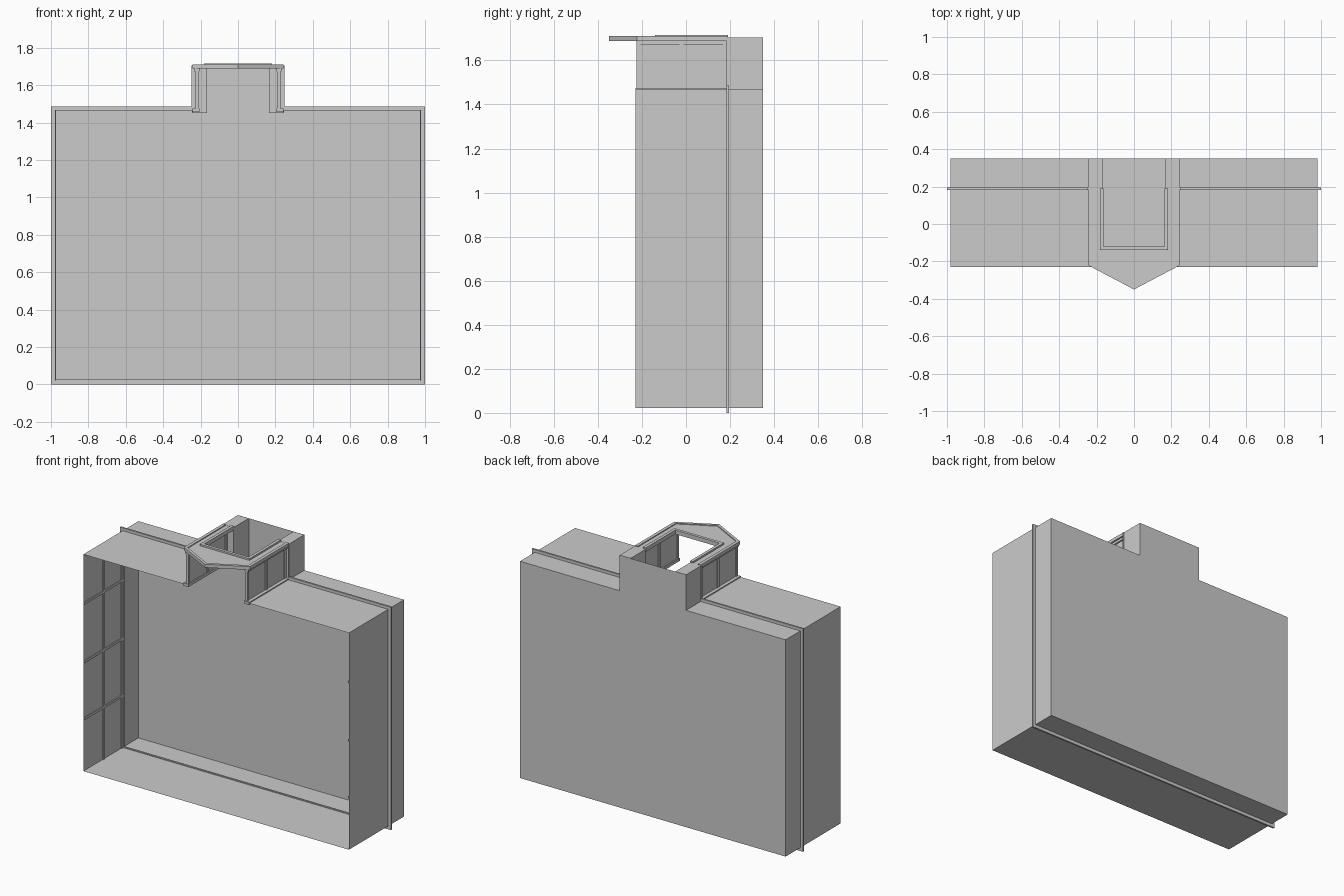
import bpy, bmesh

if "Cube" in bpy.data.objects:
    bpy.data.objects.remove(bpy.data.objects["Cube"])

BACK, FRONT, SEAM = 0.35, -0.23, 0.19
W, Z0, Z1, ZT = 0.98, 0.022, 1.468, 1.705


def finish(name, bm, mirror=False):
    me = bpy.data.meshes.new(name)
    bm.to_mesh(me)
    bm.free()
    ob = bpy.data.objects.new(name, me)
    bpy.context.collection.objects.link(ob)
    if mirror:
        m = ob.modifiers.new("Mirror", 'MIRROR')
        m.use_axis[0] = True
        m.use_mirror_merge = False
    return ob


def add_box(bm, x0, x1, y0, y1, z0, z1):
    r = bmesh.ops.create_cube(bm, size=1)
    for v in r['verts']:
        v.co.x = x1 if v.co.x > 0 else x0
        v.co.y = y1 if v.co.y > 0 else y0
        v.co.z = z1 if v.co.z > 0 else z0


def boxes(name, dims, mirror=False):
    bm = bmesh.new()
    for d in dims:
        add_box(bm, *d)
    return finish(name, bm, mirror)


def prism(name, pts, z0, z1):
    bm = bmesh.new()
    f = bm.faces.new([bm.verts.new((x, y, z0)) for x, y in pts])
    r = bmesh.ops.extrude_face_region(bm, geom=[f])
    for v in r['geom']:
        if isinstance(v, bmesh.types.BMVert):
            v.co.z = z1
    bmesh.ops.recalc_face_normals(bm, faces=bm.faces)
    return finish(name, bm)


def sheets(name, quads, mirror=False):
    bm = bmesh.new()
    for q in quads:
        bm.faces.new([bm.verts.new(p) for p in q])
    return finish(name, bm, mirror)


def both(half):
    """Close a half outline by mirroring it across x = 0."""
    return half + [(-x, y) for x, y in reversed(half) if x > 0]


# Back panel: wide rectangle with the tower back above it
half = [(W, Z0), (W, Z1), (0.245, Z1), (0.245, ZT)]
sheets("back_panel", [[(x, BACK, z) for x, z in both(half)]])

# Thin side walls, floor and top sheets, open at the front
sheets("side_wall", [[(W, FRONT, Z0), (W, BACK, Z0), (W, BACK, Z1), (W, FRONT, Z1)]], True)
sheets("floor", [[(-W, FRONT, Z0), (-W, BACK, Z0), (W, BACK, Z0), (W, FRONT, Z0)]])
sheets("top_panel", [[(0.24, FRONT, Z1), (W, FRONT, Z1), (W, BACK, Z1), (0.24, BACK, Z1)]], True)

# Flange running around the box and up the tower
a, b = SEAM - 0.007, SEAM + 0.005
boxes("flange", [
    (0, 1.0, a, b, 0.0, Z0 + 0.006),
    (W - 0.006, 1.0, a, b, 0.0, 1.487),
    (0.245, 1.0, a, b, Z1 - 0.005, 1.487),
    (0.24, 0.249, a, b, Z1, ZT),
], True)

# Glazing bars on the inside of the side walls
bars = [(W - 0.006, W - 0.001, y - 0.008, y + 0.008, Z0, Z1) for y in (-0.02, 0.172)]
bars += [(W - 0.006, W - 0.001, FRONT, SEAM, z - 0.008, z + 0.008) for z in (0.37, 0.75, 1.14)]
boxes("wall_bars", bars, True)

# Tower back pillars
boxes("tower_pillar", [(0.165, 0.245, SEAM, BACK - 0.001, 1.452, ZT)], True)

# Tower side walls: thin panel with a frame around two panes
boxes("tower_side_panel", [(0.213, 0.221, FRONT + 0.01, SEAM, 1.46, 1.69)], True)
frame = [(0.208, 0.226, y - 0.009, y + 0.009, 1.46, 1.69) for y in (-0.216, -0.02, 0.178)]
frame += [(0.205, 0.244, FRONT, SEAM, 1.457, 1.475),
          (0.205, 0.232, FRONT + 0.005, SEAM, 1.672, 1.69)]
boxes("tower_side_frame", frame, True)


# Pointed U-shaped tower top: plate, raised outer rim and lip around the opening
def u_shape(name, outer, inner, z0, z1):
    half = [(x, y) for x, y in outer]
    right = half + [(-x, y) for x, y in reversed(half) if x > 0]
    inside = inner + [(-x, y) for x, y in reversed(inner) if x > 0]
    prism(name, right + inside[::-1], z0, z1)


edge = [(0.243, SEAM), (0.243, -0.222), (0, -0.35)]
rim_in = [(0.222, SEAM), (0.222, -0.212), (0, -0.33)]
lip_out = [(0.183, SEAM), (0.183, -0.14)]
hole = [(0.163, SEAM), (0.163, -0.12)]
u_shape("top_rim", edge, rim_in, 1.688, 1.71)
u_shape("top_plate", rim_in, lip_out, 1.69, 1.704)
u_shape("opening_lip", lip_out, hole, 1.688, 1.715)
